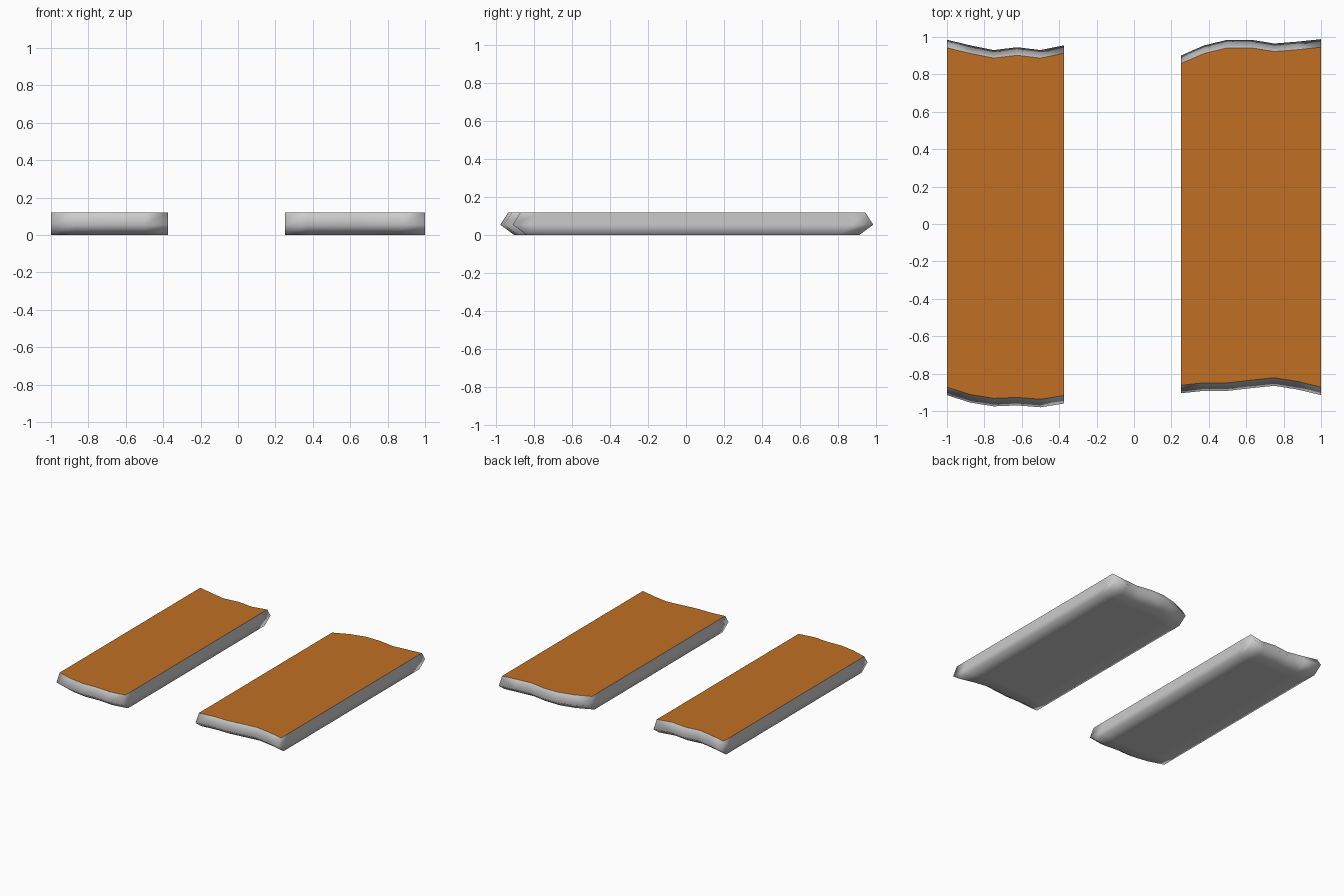
import bpy, bmesh

if "Cube" in bpy.data.objects:
    bpy.data.objects.remove(bpy.data.objects["Cube"])


def material(name, rgb):
    m = bpy.data.materials.new(name)
    m.diffuse_color = (*rgb, 1)
    m.use_nodes = True
    m.node_tree.nodes["Principled BSDF"].inputs["Base Color"].default_value = m.diffuse_color
    return m


grey = material("pale grey", (0.6, 0.6, 0.6))
orange = material("burnt orange", (0.53, 0.16, 0.017))

# z, end inset for the bottom, pointed middle and top levels
LEVELS = [(0.0, 0.075), (0.055, 0.0), (0.12, 0.043)]
ROWS = [0, 0.06, 0.25, 0.5, 0.75, 0.94, 1]
STEP = 0.125


def plank(name, x0, fronts, backs):
    bm = bmesh.new()
    v = {}
    nx, ny = len(fronts), len(ROWS)
    for i, (f, b) in enumerate(zip(fronts, backs)):
        for k, (z, inset) in enumerate(LEVELS):
            for j, t in enumerate(ROWS):
                y = (f + inset) * (1 - t) + (b - inset) * t
                v[i, j, k] = bm.verts.new((x0 + i * STEP, y, z))

    def quad(*keys):
        return bm.faces.new([v[k] for k in keys])

    # orange top and grey underside
    for i in range(nx - 1):
        for j in range(ny - 1):
            for k in (0, 2):
                face = quad((i, j, k), (i + 1, j, k), (i + 1, j + 1, k), (i, j + 1, k))
                face.material_index = 1 if k == 2 else 0
    # wavy pointed ends
    for k in (0, 1):
        for i in range(nx - 1):
            for j in (0, ny - 1):
                quad((i, j, k), (i + 1, j, k), (i + 1, j, k + 1), (i, j, k + 1))
        # straight long sides
        for j in range(ny - 1):
            for i in (0, nx - 1):
                quad((i, j, k), (i, j + 1, k), (i, j + 1, k + 1), (i, j, k + 1))
    bmesh.ops.delete(bm, geom=[p for p in bm.verts if not p.link_faces], context='VERTS')
    bmesh.ops.recalc_face_normals(bm, faces=bm.faces[:])
    # smooth sides, crisp rim around the top
    for face in bm.faces:
        face.smooth = True
    for e in bm.edges:
        e.smooth = len({f.material_index for f in e.link_faces}) == 1
    me = bpy.data.meshes.new(name)
    bm.to_mesh(me)
    bm.free()
    me.materials.append(grey)
    me.materials.append(orange)
    bpy.context.collection.objects.link(bpy.data.objects.new(name, me))


plank("left_plank", -1.0,
      [-0.915, -0.955, -0.975, -0.97, -0.98, -0.96],
      [0.985, 0.955, 0.93, 0.945, 0.93, 0.955])
plank("right_plank", 0.25,
      [-0.905, -0.892, -0.892, -0.878, -0.865, -0.885, -0.915],
      [0.9, 0.955, 0.985, 0.985, 0.965, 0.975, 0.988])
